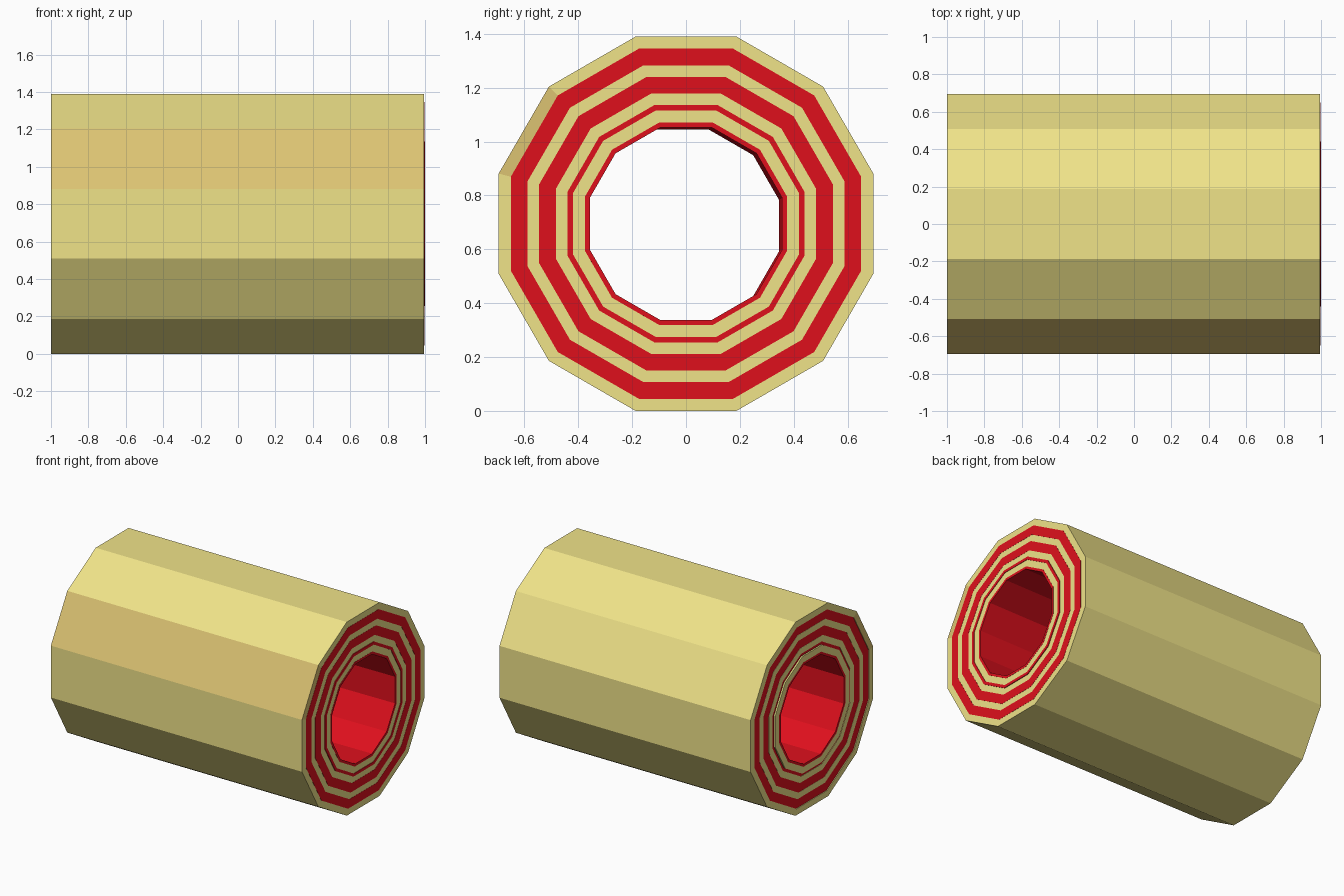
import bpy, bmesh, math

if "Cube" in bpy.data.objects:
    bpy.data.objects.remove(bpy.data.objects["Cube"])

SIDES = 12
CENTRE_Z = 0.695


def material(name, rgb):
    m = bpy.data.materials.new(name)
    m.diffuse_color = (*rgb, 1)
    m.use_nodes = True
    m.node_tree.nodes["Principled BSDF"].inputs["Base Color"].default_value = m.diffuse_color
    return m


cream = material("cream", (0.87, 0.77, 0.25))
red = material("red", (0.74, 0.005, 0.012))
toasted = material("toasted", (0.72, 0.55, 0.17))


def tube(name, outer, inner, x0, x1, mat, shift=(0, 0)):
    """Closed 12-sided tube along x; radii are flat-to-centre, x0 end may be shifted in y, z."""
    bm = bmesh.new()

    def ring(apothem, x, dy=0, dz=0):
        r = apothem / math.cos(math.pi / SIDES)
        return [bm.verts.new((x, dy + r * math.cos(a), CENTRE_Z + dz + r * math.sin(a)))
                for a in ((i + 0.5) * math.tau / SIDES for i in range(SIDES))]

    loops = [ring(outer, x0, *shift), ring(outer, x1), ring(inner, x1), ring(inner, x0, *shift)]
    for k in range(4):
        a, b = loops[k], loops[(k + 1) % 4]
        for i in range(SIDES):
            j = (i + 1) % SIDES
            f = bm.faces.new((a[i], a[j], b[j], b[i]))
            # one long segment can carry a second material
            f.material_index = 1 if i == 4 else 0
    bmesh.ops.recalc_face_normals(bm, faces=bm.faces)
    mesh = bpy.data.meshes.new(name)
    bm.to_mesh(mesh)
    bm.free()
    mesh.materials.append(mat)
    mesh.materials.append(toasted if name == "outer_shell" else mat)
    ob = bpy.data.objects.new(name, mesh)
    bpy.context.collection.objects.link(ob)


# Nested layers from outside to inside
tube("outer_shell", 0.695, 0.65, -1, 0.995, cream)
tube("red_layer_1", 0.65, 0.588, -0.995, 0.996, red)
tube("cream_layer_1", 0.588, 0.545, -0.996, 0.995, cream)
tube("red_layer_2", 0.545, 0.483, -0.995, 0.996, red)
tube("cream_layer_2", 0.483, 0.440, -0.996, 0.995, cream)
tube("red_layer_3", 0.440, 0.420, -0.993, 1.0, red)
# The core sits at a very slight tilt
tube("cream_layer_3", 0.420, 0.375, -0.995, 0.997, cream, (-0.012, -0.007))
tube("red_lining", 0.375, 0.357, -0.995, 0.998, red, (-0.012, -0.007))
